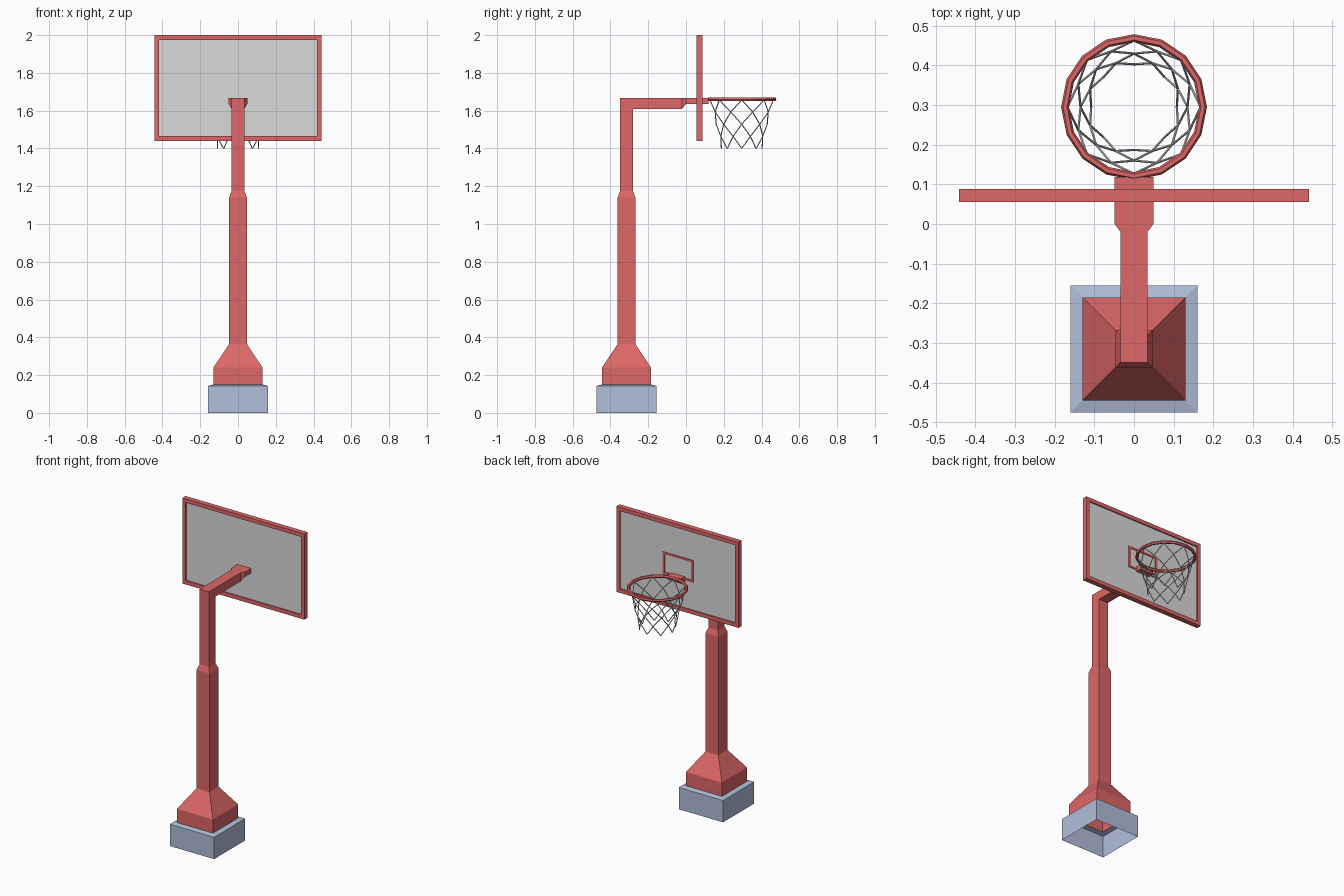
import bpy, bmesh, math
from mathutils import Vector, Matrix

if "Cube" in bpy.data.objects:
    bpy.data.objects.remove(bpy.data.objects["Cube"])


def material(name, rgb):
    m = bpy.data.materials.new(name)
    m.diffuse_color = (*rgb, 1)
    m.use_nodes = True
    m.node_tree.nodes["Principled BSDF"].inputs["Base Color"].default_value = m.diffuse_color
    return m


RED = material("red paint", (0.73, 0.135, 0.135))
BLUE = material("blue grey concrete", (0.44, 0.52, 0.70))
GREY = material("light grey", (0.70, 0.70, 0.70))


def finish(name, bm, mat, recalc=True):
    if recalc:
        bmesh.ops.recalc_face_normals(bm, faces=bm.faces)
    me = bpy.data.meshes.new(name)
    bm.to_mesh(me)
    bm.free()
    me.materials.append(mat)
    ob = bpy.data.objects.new(name, me)
    bpy.context.collection.objects.link(ob)
    return ob


def loft(name, rings, mat, cap_end=False):
    bm = bmesh.new()
    rows = [[bm.verts.new(p) for p in ring] for ring in rings]
    n = len(rows[0])
    for a, b in zip(rows, rows[1:]):
        for i in range(n):
            j = (i + 1) % n
            bm.faces.new((a[i], a[j], b[j], b[i]))
    if cap_end:
        bm.faces.new(rows[-1])
    return finish(name, bm, mat, recalc=False)


def ring(hx, a, b):
    """Rectangle of half width hx between (y, z) points a and b."""
    return [(-hx, *a), (hx, *a), (hx, *b), (-hx, *b)]


def square(h, z, cy=-0.315):
    return ring(h, (cy - h, z), (cy + h, z))


def box(name, x0, x1, y0, y1, z0, z1, mat):
    bm = bmesh.new()
    bmesh.ops.create_cube(bm, size=1)
    for v in bm.verts:
        v.co = (x0 + (v.co.x + .5) * (x1 - x0),
                y0 + (v.co.y + .5) * (y1 - y0),
                z0 + (v.co.z + .5) * (z1 - z0))
    return finish(name, bm, mat)


def frame(name, hx, z0, z1, y0, y1, w, mat):
    """Closed rectangular picture frame in the xz plane."""
    def r(d, y):
        return [(-hx + d, y, z0 + d), (hx - d, y, z0 + d),
                (hx - d, y, z1 - d), (-hx + d, y, z1 - d)]
    ob = loft(name, [r(0, y0), r(w, y0), r(w, y1), r(0, y1), r(0, y0)], mat)
    bm = bmesh.new()
    bm.from_mesh(ob.data)
    bmesh.ops.remove_doubles(bm, verts=bm.verts, dist=1e-5)
    bmesh.ops.recalc_face_normals(bm, faces=bm.faces)
    bm.to_mesh(ob.data)
    bm.free()


# Hollow base block, open underneath
loft("base_block", [square(.16, 0), square(.16, .143), square(.13, .15)], BLUE)

# Flared foot, stepped post, mitred elbow and arm in one continuous tube
loft("post_and_arm", [
    square(.13, .15), square(.13, .24), square(.047, .365),
    square(.047, 1.14), square(.034, 1.175),
    ring(.034, (-.349, 1.667), (-.281, 1.61)),
    ring(.034, (-.02, 1.667), (-.02, 1.61)),
    ring(.049, (0, 1.667), (0, 1.635)),
    ring(.049, (.118, 1.667), (.118, 1.635)),
], RED, cap_end=True)

# Backboard: frame, panel and target outline
frame("board_frame", .442, 1.44, 2.0, .055, .088, .025, RED)
box("board_panel", -.418, .418, .063, .08, 1.464, 1.976, GREY)
frame("target_outline", .11, 1.645, 1.79, .079, .085, .014, RED)

# Hoop: 16-sided ring
CENTRE = Vector((0, .295, 1.66))
bpy.ops.mesh.primitive_torus_add(location=CENTRE, major_segments=16, minor_segments=6,
                                 major_radius=.174, minor_radius=.010)
hoop = bpy.context.object
hoop.name = "hoop"
hoop.data.materials.append(RED)

# Net: diamond mesh of thin strands between staggered rows of knots
N = 8
radii = [.168, .152, .135, .120, .108]
heights = [1.657, 1.593, 1.528, 1.464, 1.40]


def knot(row, i):
    a = 2 * math.pi * (i + .5 * (row % 2)) / N
    return Vector((radii[row] * math.cos(a), CENTRE.y + radii[row] * math.sin(a), heights[row]))


bm = bmesh.new()
for row in range(4):
    for i in range(N):
        p = knot(row, i)
        for k in ((i, i - 1) if row % 2 == 0 else (i, i + 1)):
            q = knot(row + 1, k)
            d = q - p
            mat = Matrix.Translation((p + q) / 2) @ d.to_track_quat('Z', 'Y').to_matrix().to_4x4()
            bmesh.ops.create_cone(bm, cap_ends=True, segments=5, radius1=.003, radius2=.003,
                                  depth=d.length, matrix=mat)
finish("net", bm, GREY)
